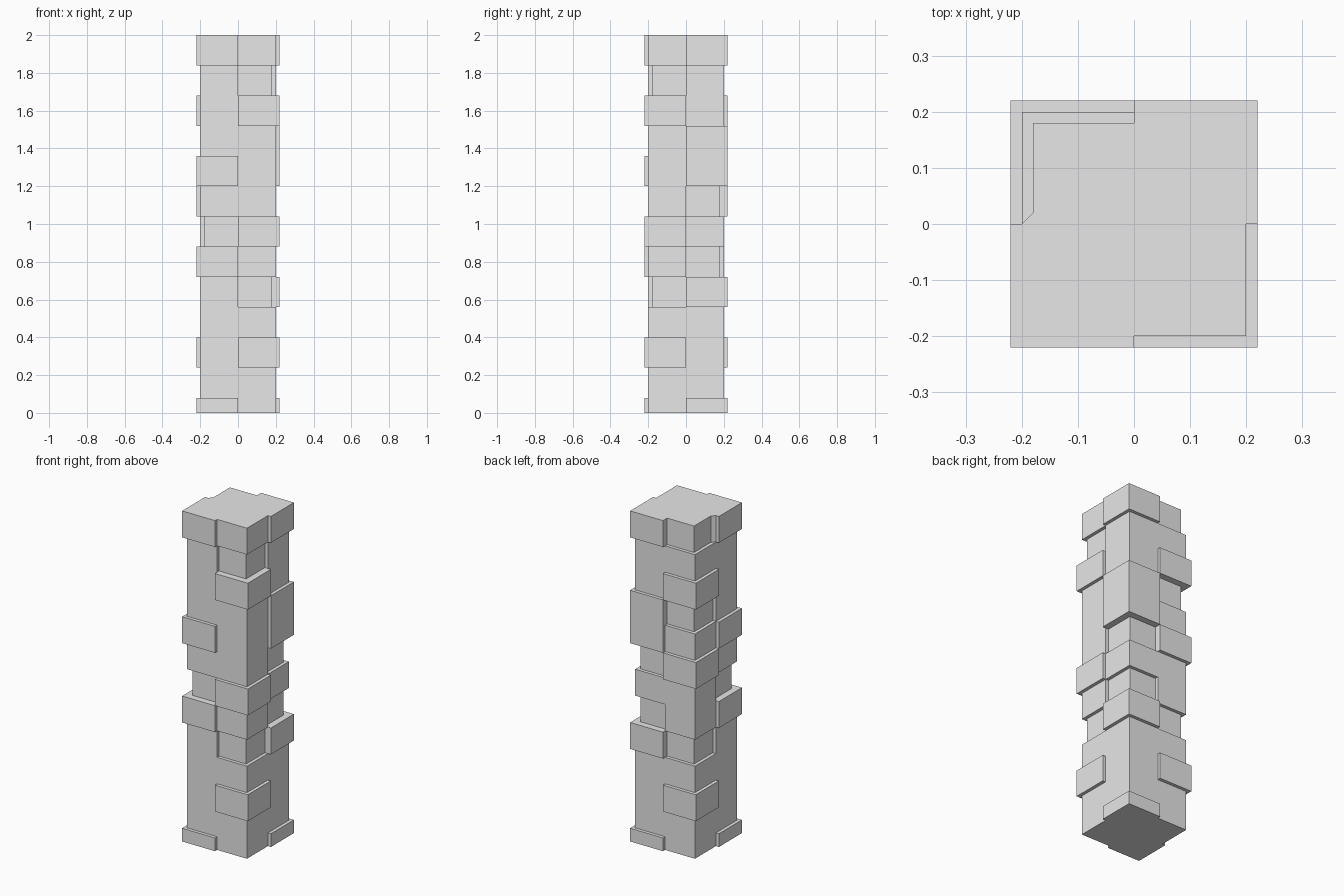
import bpy
import bmesh

cube = bpy.data.objects.get("Cube")
if cube:
    bpy.data.objects.remove(cube, do_unlink=True)

stone = bpy.data.materials.new("pale_grey_stone")
stone.use_nodes = True
colour = (0.8, 0.8, 0.8, 1.0)
stone.diffuse_color = colour
stone.node_tree.nodes["Principled BSDF"].inputs["Base Color"].default_value = colour

# Quarter-block depths: i = inset, m = middle, o = outset
DEPTH = {"i": 0.18, "m": 0.20, "o": 0.22}
# Signs of each quarter, counter-clockwise: front right, front left, back left, back right
QUARTERS = [(-1, -1), (1, -1), (1, 1), (-1, 1)]
# One code per course, from the ground up, in the same quarter order
COURSES = ["omom", "mmmm", "momo", "mmmm", "mioi", "omim", "iomm",
           "mmio", "omom", "mmoi", "momo", "mimm", "omoi"]
COURSE_HEIGHT = 0.16
BASE_HEIGHT = 0.08


def course_outline(code, top):
    """Stepped outline of four quarter blocks meeting on the axes."""
    points = []
    for (sx, sy), key in zip(QUARTERS, code):
        d = DEPTH[key]
        corner = [(sx * d, 0), (sx * d, sy * d), (0, sy * d)]
        if sx * sy < 0:
            corner.reverse()
        if top and key == "i":
            # Small splay beside the recessed top quarter
            m = DEPTH["m"]
            corner[-1:] = [(sx * d, sy * (m - d)), (sx * m, 0)]
        points += corner
    # Drop points shared by neighbouring quarters of equal depth
    return [p for n, p in enumerate(points) if p != points[n - 1]]


def add_course(name, outline, z0, z1):
    bm = bmesh.new()
    base = bm.faces.new([bm.verts.new((x, y, z0)) for x, y in outline])
    lifted = bmesh.ops.extrude_face_region(bm, geom=[base], use_keep_orig=True)
    verts = [v for v in lifted["geom"] if isinstance(v, bmesh.types.BMVert)]
    bmesh.ops.translate(bm, verts=verts, vec=(0, 0, z1 - z0))
    bmesh.ops.recalc_face_normals(bm, faces=bm.faces)
    # Remove straight-through vertices, then split the stepped caps cleanly
    bmesh.ops.dissolve_limit(bm, angle_limit=0.01, verts=bm.verts, edges=bm.edges)
    caps = [f for f in bm.faces if len(f.verts) > 4]
    bmesh.ops.triangulate(bm, faces=caps)
    mesh = bpy.data.meshes.new(name)
    bm.to_mesh(mesh)
    bm.free()
    mesh.materials.append(stone)
    obj = bpy.data.objects.new(name, mesh)
    bpy.context.collection.objects.link(obj)


# Stack the courses into the pillar
z = 0.0
for n, code in enumerate(COURSES):
    height = COURSE_HEIGHT if n else BASE_HEIGHT
    top = n == len(COURSES) - 1
    name = "pillar_base" if n == 0 else "pillar_cap" if top else f"pillar_course_{n}"
    add_course(name, course_outline(code, top), z, z + height)
    z += height
